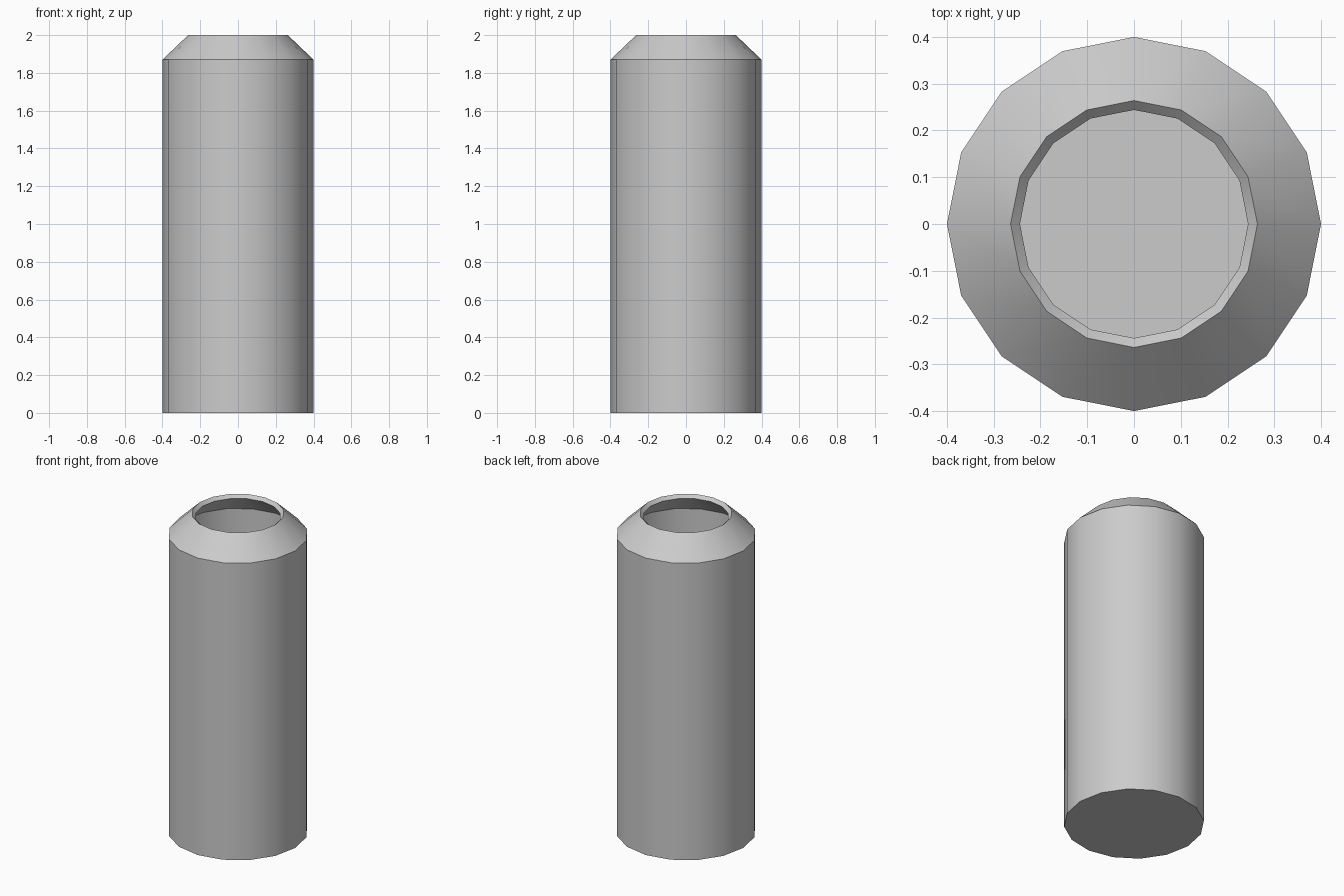
import bpy, bmesh, math

if "Cube" in bpy.data.objects:
    bpy.data.objects.remove(bpy.data.objects["Cube"])

SIDES = 16
T = 0.028  # wall thickness

# Outer profile up to the mouth, then down the hollow inside (radius, z)
profile = [
    (0.40, 0.0), (0.40, 1.87), (0.264, 2.0),
    (0.244, 1.98), (0.40 - T, 1.858), (0.40 - T, T),
]

bm = bmesh.new()
rings = []
for r, z in profile:
    rings.append([bm.verts.new((r * math.cos(2 * math.pi * i / SIDES),
                                r * math.sin(2 * math.pi * i / SIDES), z))
                  for i in range(SIDES)])

# Walls between neighbouring rings
for a, b in zip(rings, rings[1:]):
    for i in range(SIDES):
        j = (i + 1) % SIDES
        bm.faces.new((a[i], a[j], b[j], b[i]))

# Underside and inner floor
bm.faces.new(rings[0][::-1])
bm.faces.new(rings[-1])

mesh = bpy.data.meshes.new("hollow_canister")
bm.to_mesh(mesh)
bm.free()
obj = bpy.data.objects.new("hollow_canister", mesh)
bpy.context.collection.objects.link(obj)

# Smooth round walls, crisp rims
bpy.context.view_layer.objects.active = obj
obj.select_set(True)
bpy.ops.object.shade_smooth_by_angle(angle=math.radians(30))
